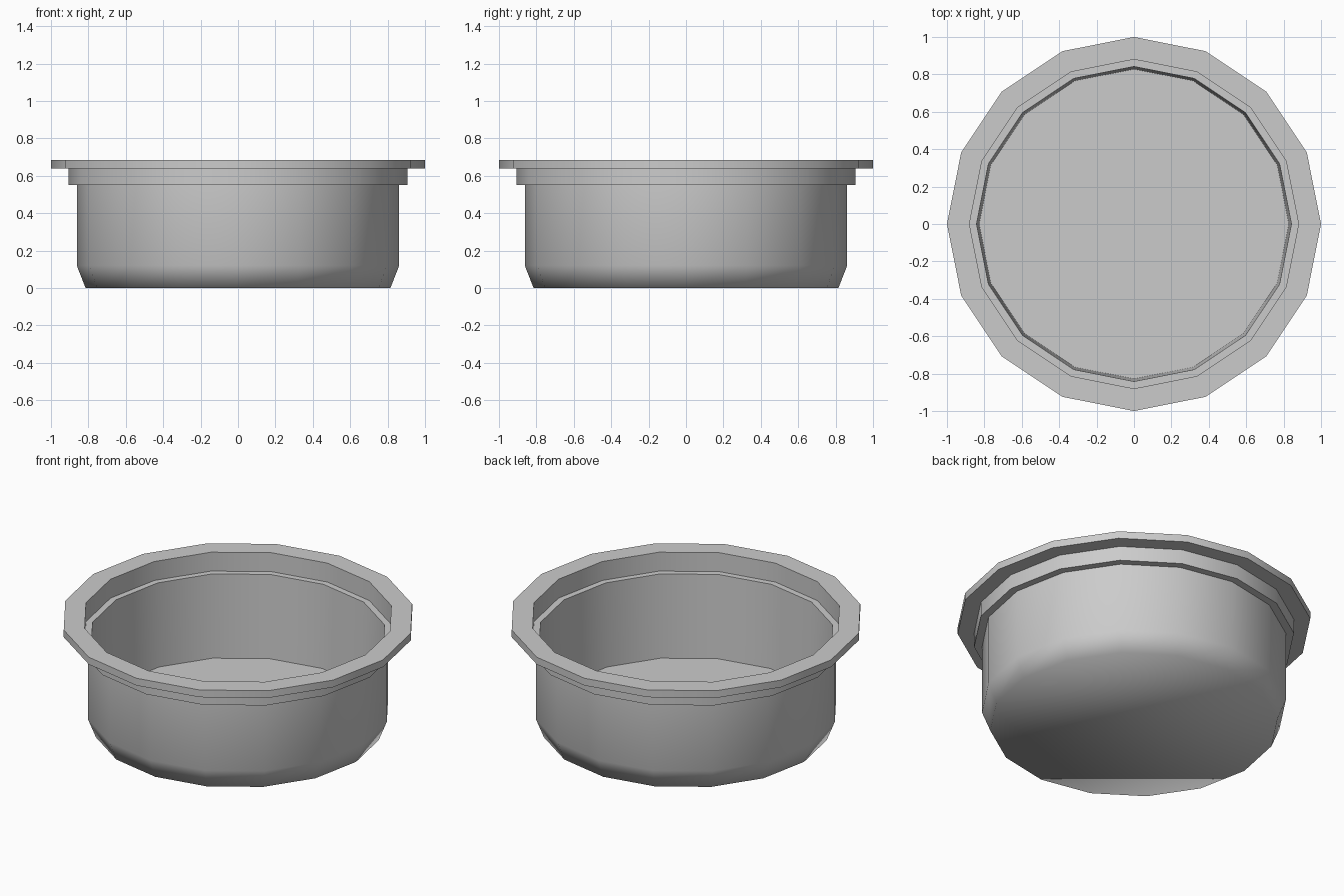
import bpy, bmesh
from math import cos, sin, tau, radians

if "Cube" in bpy.data.objects:
    bpy.data.objects.remove(bpy.data.objects["Cube"])

SIDES = 16

# Closed wall profile (radius, height): outer base up to the rim, then down inside
PROFILE = [
    (0.815, 0.0), (0.862, 0.12), (0.862, 0.55),   # chamfered outer body
    (0.907, 0.55), (0.907, 0.64),                 # collar
    (1.0, 0.64), (1.0, 0.685),                    # flat rim
    (0.88, 0.685), (0.88, 0.567),                 # rim recess
    (0.842, 0.567), (0.828, 0.048),               # inner ledge and wall
]


def lathe(name, profile):
    bm = bmesh.new()
    rings = [[bm.verts.new((r * cos(tau * i / SIDES), r * sin(tau * i / SIDES), z))
              for i in range(SIDES)] for r, z in profile]
    for low, high in zip(rings, rings[1:]):
        for i in range(SIDES):
            j = (i + 1) % SIDES
            bm.faces.new((low[i], low[j], high[j], high[i]))
    # underside and inner floor
    bm.faces.new(rings[0][::-1])
    bm.faces.new(rings[-1])
    bm.normal_update()
    mesh = bpy.data.meshes.new(name)
    bm.to_mesh(mesh)
    bm.free()
    obj = bpy.data.objects.new(name, mesh)
    bpy.context.collection.objects.link(obj)
    return obj


# Round dish with a wide rim; base corner shades soft, right angles stay sharp
dish = lathe("dish", PROFILE)
bpy.context.view_layer.objects.active = dish
dish.select_set(True)
bpy.ops.object.shade_smooth_by_angle(angle=radians(78))
